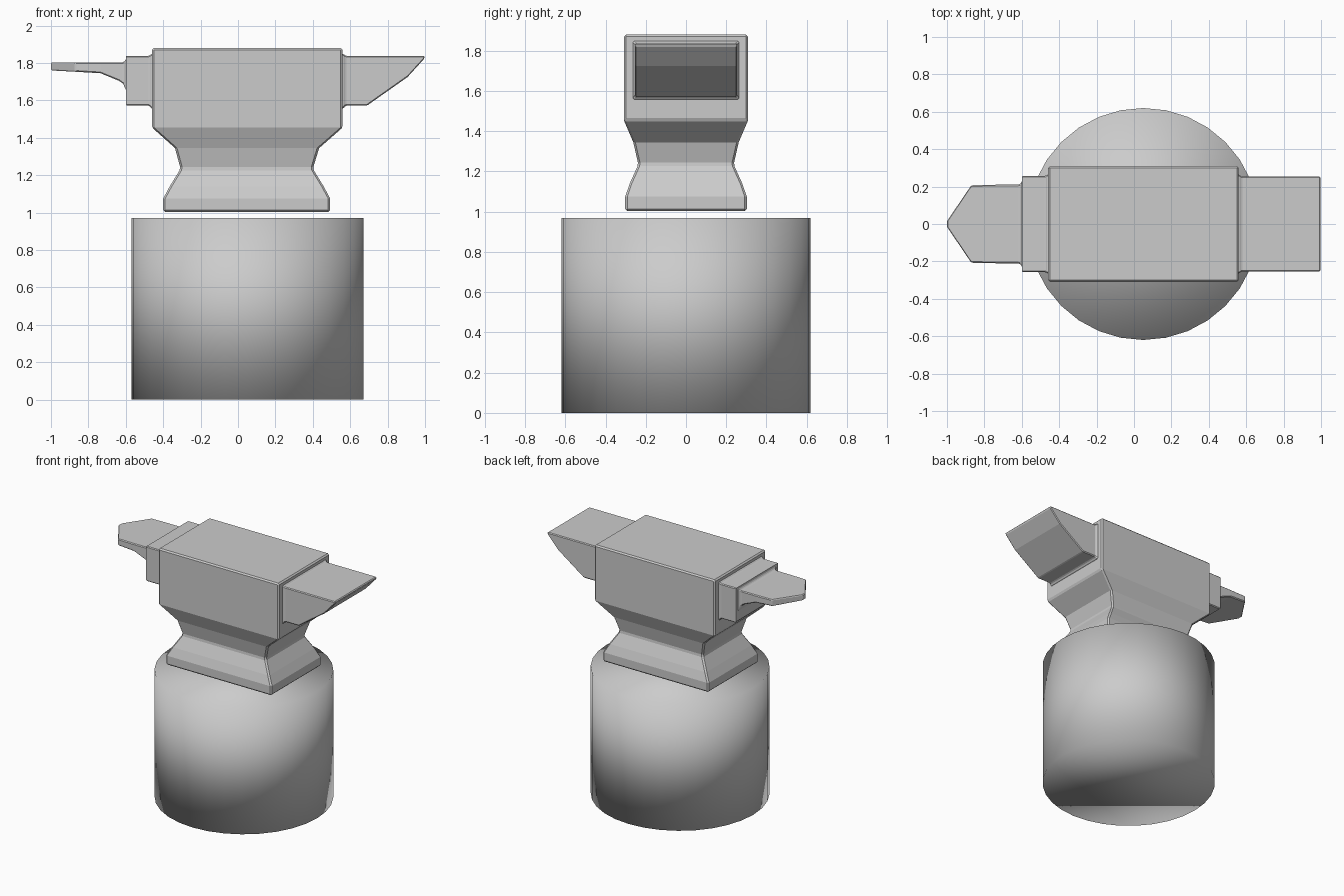
import bpy, bmesh

cube = bpy.data.objects.get("Cube")
if cube:
    bpy.data.objects.remove(cube, do_unlink=True)

GREY = (0.6, 0.6, 0.6, 1.0)
grey = bpy.data.materials.new("plain grey")
grey.use_nodes = True
grey.diffuse_color = GREY
grey.node_tree.nodes["Principled BSDF"].inputs["Base Color"].default_value = GREY


def loft(name, axis, sections, bevel):
    """Join rectangular sections (position, low, high, half_width_y) along x or z."""
    bm = bmesh.new()
    rings = []
    for pos, low, high, half in sections:
        corners = ((low, -half), (high, -half), (high, half), (low, half))
        rings.append([bm.verts.new((pos, y, c) if axis == "x" else (c, y, pos))
                      for c, y in corners])
    for a, b in zip(rings, rings[1:]):
        for i in range(4):
            j = (i + 1) % 4
            bm.faces.new((a[i], a[j], b[j], b[i]))
    bm.faces.new(rings[0])
    bm.faces.new(rings[-1])
    bmesh.ops.recalc_face_normals(bm, faces=bm.faces)
    mesh = bpy.data.meshes.new(name)
    bm.to_mesh(mesh)
    bm.free()
    mesh.materials.append(grey)
    obj = bpy.data.objects.new(name, mesh)
    bpy.context.collection.objects.link(obj)
    mod = obj.modifiers.new("Chamfer", "BEVEL")
    mod.width = bevel
    mod.segments = 1
    mod.limit_method = "ANGLE"
    mod.angle_limit = 0.6
    mod.use_clamp_overlap = False
    return obj


# Round stump, smooth all over
bpy.ops.mesh.primitive_cylinder_add(vertices=32, radius=0.62, depth=0.97,
                                    location=(0.05, 0, 0.485))
stump = bpy.context.object
stump.name = "stump"
stump.data.materials.append(grey)
bpy.ops.object.shade_smooth()

# Anvil body: foot, waist and block
loft("anvil_body", "z", [
    (1.003, -0.40, 0.493, 0.302),
    (1.075, -0.40, 0.493, 0.302),
    (1.14, -0.365, 0.458, 0.28),
    (1.235, -0.307, 0.40, 0.237),
    (1.345, -0.337, 0.434, 0.262),
    (1.455, -0.46, 0.56, 0.309),
    (1.88, -0.46, 0.56, 0.309),
], 0.01)

# Heel: square block with a rising underside
loft("heel", "x", [
    (0.53, 1.555, 1.85, 0.265),
    (0.562, 1.555, 1.85, 0.265),
    (0.575, 1.572, 1.838, 0.254),
    (0.69, 1.572, 1.838, 0.254),
    (0.907, 1.725, 1.838, 0.254),
    (0.997, 1.824, 1.838, 0.254),
], 0.006)

# Step and horn: shoulder block, thin tapering plate, blunt point
loft("horn", "x", [
    (-0.43, 1.555, 1.85, 0.265),
    (-0.462, 1.555, 1.85, 0.265),
    (-0.475, 1.572, 1.838, 0.256),
    (-0.60, 1.572, 1.838, 0.256),
    (-0.60, 1.662, 1.815, 0.222),
    (-0.615, 1.69, 1.803, 0.21),
    (-0.635, 1.704, 1.803, 0.21),
    (-0.735, 1.745, 1.803, 0.21),
    (-0.87, 1.753, 1.803, 0.207),
    (-1.0, 1.76, 1.803, 0.015),
], 0.006)
